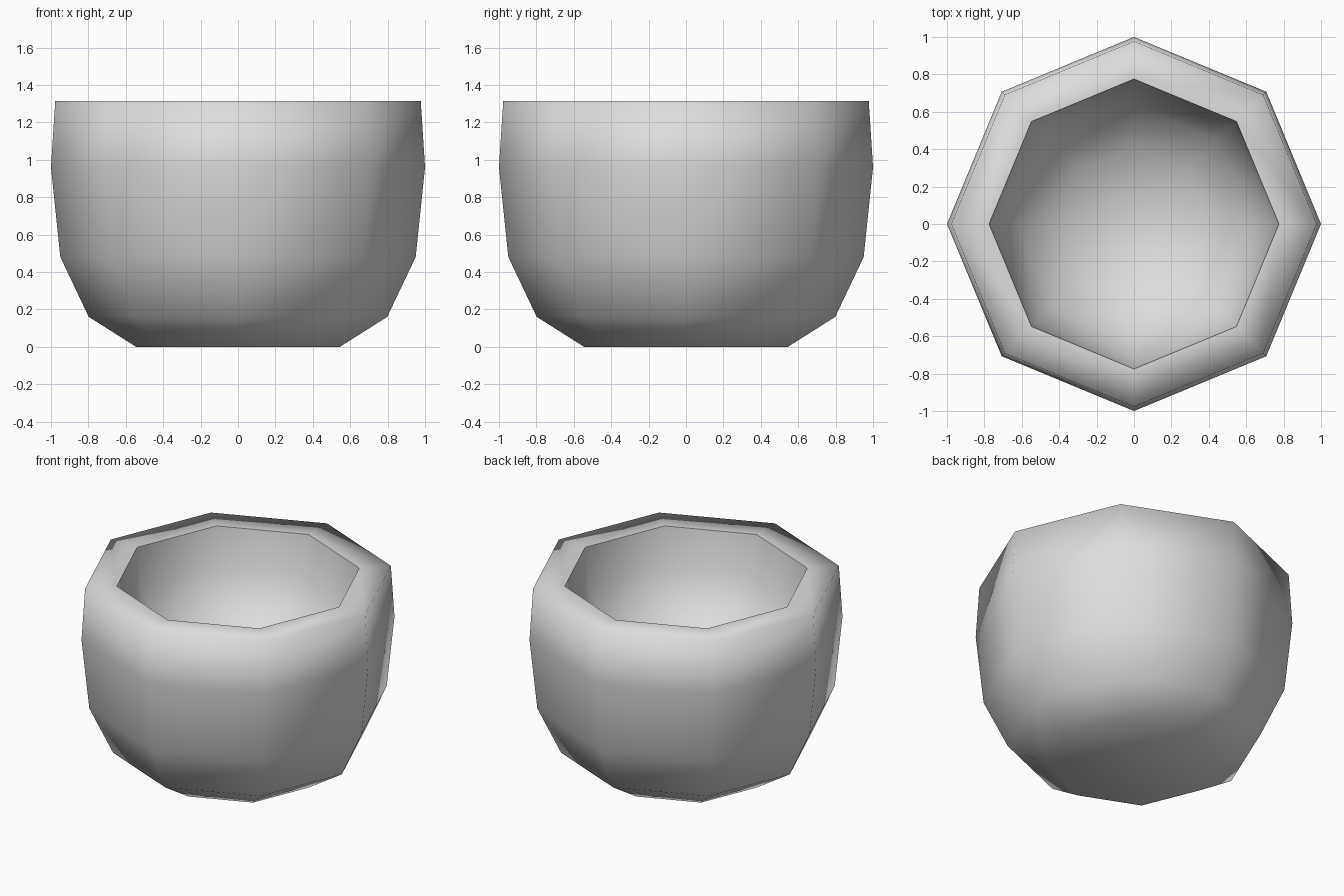
import bpy, bmesh, math

cube = bpy.data.objects.get("Cube")
if cube:
    bpy.data.objects.remove(cube, do_unlink=True)

SIDES = 8

# Pale grey clay
clay = bpy.data.materials.new("pale_grey")
clay.use_nodes = True
colour = (0.72, 0.72, 0.72, 1)
clay.diffuse_color = colour
clay.node_tree.nodes["Principled BSDF"].inputs["Base Color"].default_value = colour

# Wall profile (radius, height): foot, outside, rim, then the rounded hollow
outside = [(0.545, 0), (0.798, 0.16), (0.95, 0.48), (1, 0.96), (0.977, 1.315)]
hollow = [(0.775, 1.315), (0.74, 1.05), (0.63, 0.83), (0.4, 0.64)]

# Turn the profile into rings and bridge neighbours
bm = bmesh.new()
rings = []
for radius, height in outside + hollow:
    rings.append([bm.verts.new((radius * math.cos(math.tau * i / SIDES),
                                radius * math.sin(math.tau * i / SIDES), height))
                  for i in range(SIDES)])
for low, high in zip(rings, rings[1:]):
    for i in range(SIDES):
        j = (i + 1) % SIDES
        bm.faces.new((low[i], low[j], high[j], high[i]))

# Close the underside, and gather the hollow to its lowest point
bm.faces.new(rings[0][::-1])
pole = bm.verts.new((0, 0, 0.55))
for i in range(SIDES):
    bm.faces.new((rings[-1][i], rings[-1][(i + 1) % SIDES], pole))

# Smooth everywhere except the crisp inner lip
for face in bm.faces:
    face.smooth = True
lip = rings[len(outside)]
for i in range(SIDES):
    bm.edges.get((lip[i], lip[(i + 1) % SIDES])).smooth = False

mesh = bpy.data.meshes.new("cup")
bm.to_mesh(mesh)
bm.free()
mesh.materials.append(clay)
cup = bpy.data.objects.new("cup", mesh)
bpy.context.collection.objects.link(cup)
